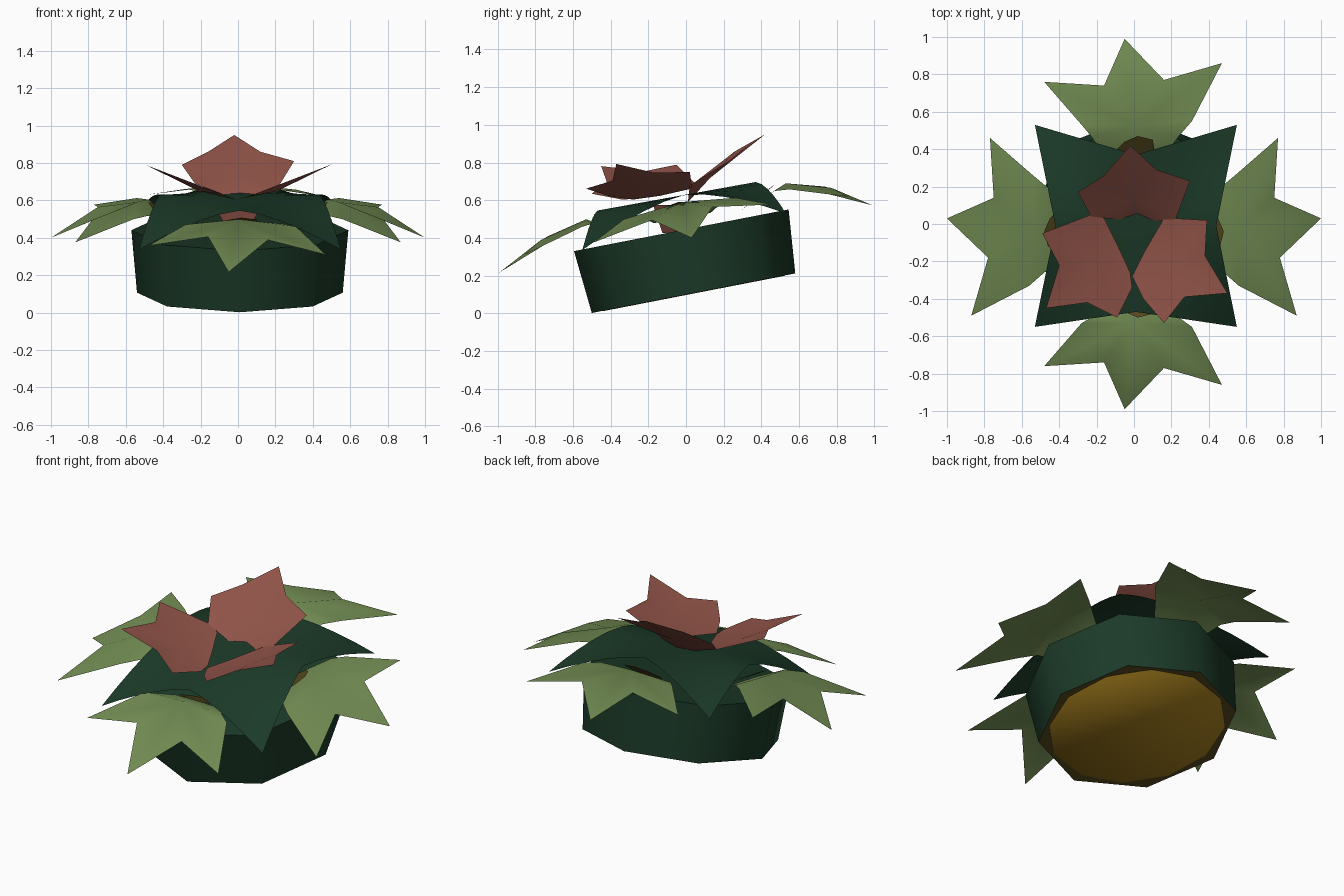
import bpy, bmesh, math
from mathutils import Matrix

cube = bpy.data.objects.get("Cube")
if cube:
    bpy.data.objects.remove(cube)


def material(name, rgb):
    m = bpy.data.materials.new(name)
    m.use_nodes = True
    m.diffuse_color = (*rgb, 1)
    m.node_tree.nodes["Principled BSDF"].inputs["Base Color"].default_value = (*rgb, 1)
    return m


DARK = material("dark_green", (0.011, 0.042, 0.021))
LIGHT = material("leaf_green", (0.168, 0.262, 0.086))
RED = material("petal_red", (0.275, 0.086, 0.064))
MUSTARD = material("mustard", (0.36, 0.2, 0.012))
OLIVE = material("olive_brown", (0.09, 0.065, 0.012))


def finish(name, bm, mats, angle=50):
    mesh = bpy.data.meshes.new(name)
    bm.to_mesh(mesh)
    bm.free()
    for m in mats:
        mesh.materials.append(m)
    ob = bpy.data.objects.new(name, mesh)
    bpy.context.collection.objects.link(ob)
    bpy.ops.object.select_all(action="DESELECT")
    ob.select_set(True)
    bpy.context.view_layer.objects.active = ob
    bpy.ops.object.shade_smooth_by_angle(angle=math.radians(angle))
    return ob


def fan(name, centre, rim, mat):
    """Thin sheet facing up: triangles from a centre point to an outline."""
    bm = bmesh.new()
    c = bm.verts.new(centre)
    ring = [bm.verts.new(p) for p in rim]
    for i, v in enumerate(ring):
        bm.faces.new((c, v, ring[(i + 1) % len(ring)]))
    bmesh.ops.recalc_face_normals(bm, faces=bm.faces)
    bm.normal_update()
    if sum(f.normal.z for f in bm.faces) < 0:
        bmesh.ops.reverse_faces(bm, faces=bm.faces)
    return finish(name, bm, [mat])


TILT = Matrix.Translation((0.01, 0.04, 0.107)) @ Matrix.Rotation(math.radians(11), 4, "X")


def lathe(name, profile, sides, colours, mats, angle, top):
    """Rings of (radius, height), closed at the last ring and, if asked, the first."""
    bm = bmesh.new()
    rings = [[bm.verts.new((r * math.cos(k * math.tau / sides),
                            r * math.sin(k * math.tau / sides), h))
              for k in range(sides)] for r, h in profile]
    for j in range(len(rings) - 1):
        for k in range(sides):
            n = (k + 1) % sides
            f = bm.faces.new((rings[j][n], rings[j][k], rings[j + 1][k], rings[j + 1][n]))
            f.material_index = colours[j]
    bm.faces.new(rings[-1][::-1]).material_index = colours[-1]
    if top:
        bm.faces.new(rings[0])
    ob = finish(name, bm, mats, angle)
    ob.matrix_world = TILT


# Tilted drum with an olive rim, and a softly shaded round underside
lathe("drum", [(0.58, 0.34), (0.55, 0), (0.505, 0.003)], 8, [0, 1, 1], [DARK, OLIVE], 50, True)
lathe("drum_underside", [(0.51, 0.025), (0.49, -0.002)], 12, [0, 0], [MUSTARD], 180, False)


def plane(y):
    return 0.61 + 0.18 * y


# Square sheet with hollow edges and drooping corners
bm = bmesh.new()
bmesh.ops.create_grid(bm, x_segments=10, y_segments=10, size=1)
for v in bm.verts:
    a, b = v.co.x, v.co.y
    x = 0.01 + a * (0.43 + 0.11 * abs(b))
    y = b * (0.42 + 0.12 * abs(a)) - 0.05 + 0.04 * abs(a)
    v.co = (x, y, plane(y) + 0.02 - 0.195 * abs(a * b) ** 1.5)
finish("corner_sheet", bm, [DARK])


# Four five-pointed leaves: u runs outward, v across; the base dips to the drum
def droop(u, v):
    t = max(0, (u - 0.3) / 0.7)
    dip = 0.6 * max(0, 0.5 - u)
    return 0.21 * t ** 2.8 + 0.55 * v * v * (1 - t) + dip + 0.005


leaf = [(0.36, -0.15), (0.48, -0.23), (0.54, -0.28), (0.77, -0.48), (0.75, -0.16),
        (1.0, -0.05), (0.78, 0.16), (0.87, 0.47), (0.56, 0.31), (0.48, 0.24), (0.36, 0.15)]
stem = [(0.3, -0.05), (0.4, -0.1), (0.45, -0.05), (0.48, 0.02), (0.46, 0.1), (0.4, 0.11), (0.3, 0.05)]
sides = {"back": lambda u, v: (v, u - 0.01), "front": lambda u, v: (v, 0.01 - u - (u < 0.5) * 0.03),
         "left": lambda u, v: (u, -v - 0.02), "right": lambda u, v: (-u, -v - 0.02)}
for side, place in sides.items():
    def point(u, v, lift=0):
        x, y = place(u, v)
        return (x, y, plane(y) - droop(u, v) + lift)
    fan(side + "_leaf", point(0.54, 0), [point(u, v) for u, v in leaf], LIGHT)
    fan(side + "_leaf_stem", point(0.4, 0, 0.01), [point(u, v, 0.01) for u, v in stem], OLIVE)

# Three upright petals
back = [(-0.23, 0.04, 0.69), (-0.3, 0.17, 0.79), (-0.16, 0.26, 0.86), (-0.02, 0.42, 0.95),
        (0.12, 0.29, 0.86), (0.3, 0.23, 0.81), (0.22, 0.02, 0.68), (0.03, 0.01, 0.59)]
fan("back_petal", (0, 0.13, 0.72), back, RED)

left = [(0.16, 0.03), (0.22, 0.03), (0.39, 0.02), (0.38, -0.17), (0.5, -0.37), (0.27, -0.39),
        (0.16, -0.53), (0.05, -0.4), (-0.01, -0.28), (0.06, -0.14)]
right = [(-0.16, 0.03), (-0.23, 0.05), (-0.49, -0.05), (-0.4, -0.22), (-0.47, -0.45), (-0.25, -0.42),
         (-0.09, -0.5), (-0.01, -0.34), (-0.02, -0.26), (-0.08, -0.13)]
for name, outline in (("left", left), ("right", right)):
    s = 1 if name == "left" else -1
    fan(name + "_petal", (0.21 * s, -0.19, 0.65),
        [(x, y, 0.6 + 0.385 * abs(x)) for x, y in outline], RED)

# Narrow flower base reaching down to the drum
bm = bmesh.new()
bmesh.ops.create_cone(bm, segments=3, radius1=0.05, radius2=0.15, depth=0.15,
                      matrix=Matrix.Translation((0, -0.1, 0.5)))
finish("flower_base", bm, [RED])
